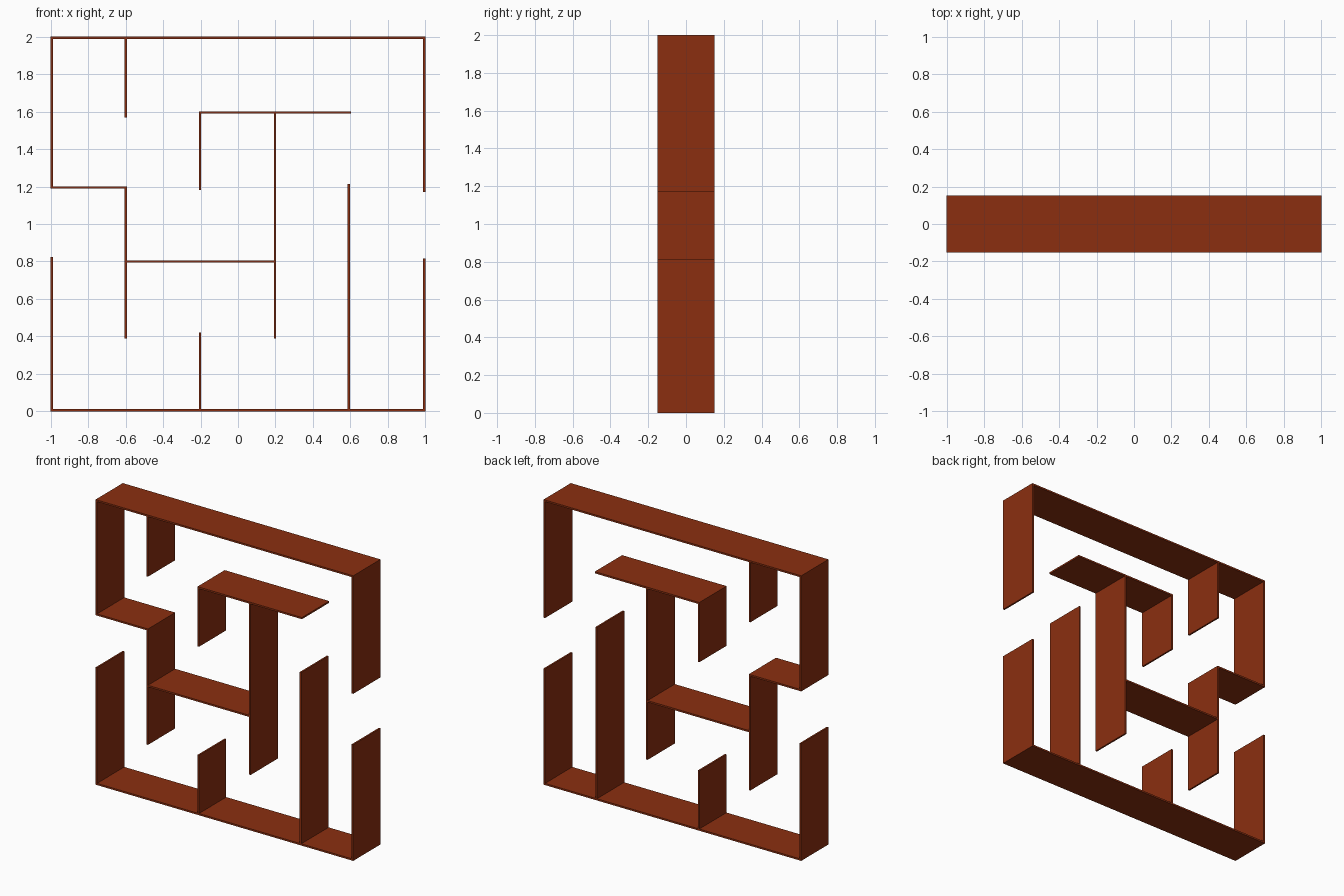
import bpy

if "Cube" in bpy.data.objects:
    bpy.data.objects.remove(bpy.data.objects["Cube"])

T = 0.012      # board thickness
D = 0.302      # shelf depth

mat = bpy.data.materials.new("red_brown_wood")
mat.diffuse_color = (0.26, 0.028, 0.005, 1)
mat.use_nodes = True
mat.node_tree.nodes["Principled BSDF"].inputs["Base Color"].default_value = mat.diffuse_color


def board(name, x0, x1, z0, z1):
    """Flat board spanning the given front rectangle, full shelf depth."""
    bpy.ops.mesh.primitive_cube_add(size=1, location=((x0 + x1) / 2, 0, (z0 + z1) / 2))
    ob = bpy.context.object
    ob.name = name
    ob.scale = (x1 - x0, D, z1 - z0)
    bpy.ops.object.transform_apply(location=False, rotation=False, scale=True)
    ob.data.materials.append(mat)


def upright(name, x, z0, z1):
    board(name, x - T / 2, x + T / 2, z0, z1)


def shelf(name, z, x0, x1):
    board(name, x0, x1, z - T / 2, z + T / 2)


E = 1 - T / 2   # centre line of the outer boards

# Horizontal boards
shelf("bottom_board", T / 2, -1, 1)
shelf("top_board", 2 - T / 2, -1, 1)
shelf("left_shelf", 1.195, -E + T / 2, -0.593)
shelf("middle_shelf", 0.80, -0.593, 0.192)
shelf("upper_shelf", 1.595, -0.209, 0.602)

# Outer uprights
upright("left_side_lower", -E, T, 0.823)
upright("left_side_upper", -E, 1.189, 2 - T)
upright("right_side_lower", E, T, 0.815)
upright("right_side_upper", E, 1.172, 2 - T)

# Inner uprights
upright("hanging_divider", -0.599, 1.568, 2 - T)
upright("left_divider", -0.599, 0.388, 1.189)
upright("short_hanging_divider", -0.203, 1.182, 1.589)
upright("centre_divider", 0.198, 0.39, 1.589)
upright("short_floor_divider", -0.203, T, 0.42)
upright("tall_floor_divider", 0.591, T, 1.214)
